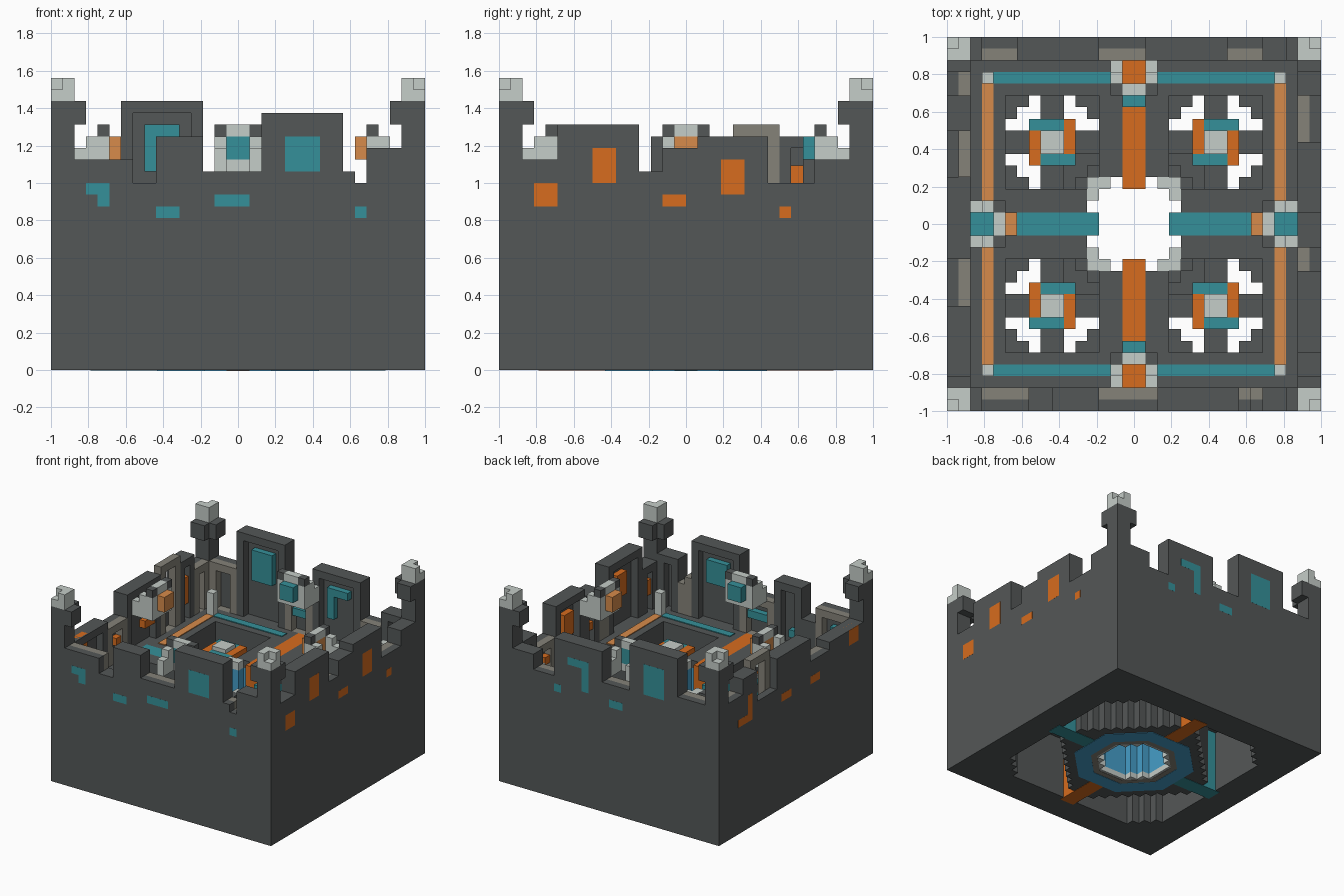
import bpy
import bmesh
from math import cos, sin, pi

V = 1 / 16  # one block
if "Cube" in bpy.data.objects:
    bpy.data.objects.remove(bpy.data.objects["Cube"])


def material(name, rgb):
    m = bpy.data.materials.new(name)
    m.use_nodes = True
    m.diffuse_color = (*rgb, 1)
    m.node_tree.nodes["Principled BSDF"].inputs["Base Color"].default_value = (*rgb, 1)
    return m


DARK = material("dark stone", (.088, .096, .096))
LIGHT = material("pale stone", (.56, .61, .58))
TAUPE = material("taupe stone", (.235, .225, .19))
TEAL = material("teal", (.036, .28, .32))
ORANGE = material("orange", (.68, .15, .013))
AMBER = material("soft orange", (.68, .26, .07))
BLUE = material("bright blue", (.06, .34, .58))


def finish(name, bm, mat):
    bmesh.ops.remove_doubles(bm, verts=bm.verts, dist=1e-5)
    bmesh.ops.recalc_face_normals(bm, faces=bm.faces)
    me = bpy.data.meshes.new(name)
    bm.to_mesh(me)
    bm.free()
    me.materials.append(mat)
    ob = bpy.data.objects.new(name, me)
    bpy.context.collection.objects.link(ob)
    return ob


def boxes(name, blocks, mat):
    """Boxes given as (x0, x1, y0, y1, z0, z1) in block units."""
    bm = bmesh.new()
    for x0, x1, y0, y1, z0, z1 in blocks:
        vs = bmesh.ops.create_cube(bm, size=V)["verts"]
        for v in vs:
            v.co.x = V * (x1 if v.co.x > 0 else x0)
            v.co.y = V * (y1 if v.co.y > 0 else y0)
            v.co.z = V * (z1 if v.co.z > 0 else z0)
    return finish(name, bm, mat)


def columns(name, rule, z0, z1, mat):
    """Extrude every grid cell whose |x|, |y| centre passes the rule."""
    cells = {(i, j) for i in range(-16, 16) for j in range(-16, 16)
             if rule(abs(i + .5), abs(j + .5))}
    bm = bmesh.new()

    def face(pts):
        bm.faces.new([bm.verts.new([c * V for c in p]) for p in pts])

    for i, j in cells:
        ring = [(i, j), (i + 1, j), (i + 1, j + 1), (i, j + 1)]
        face([(x, y, z1) for x, y in ring])
        face([(x, y, z0) for x, y in reversed(ring)])
        for n, (dx, dy) in enumerate([(0, -1), (1, 0), (0, 1), (-1, 0)]):
            if (i + dx, j + dy) not in cells:
                p, q = ring[n], ring[(n + 1) % 4]
                face([(*p, z0), (*q, z0), (*q, z1), (*p, z1)])
    return finish(name, bm, mat)


def octagon_ring(name, r0, r1, z0, z1, mat):
    bm = bmesh.new()
    loops = [[bm.verts.new((r * cos(k * pi / 4 + pi / 8), r * sin(k * pi / 4 + pi / 8), z))
              for k in range(8)] for r, z in ((r0, z0), (r1, z0), (r1, z1), (r0, z1))]
    for n in range(4):
        p, q = loops[n], loops[(n + 1) % 4]
        for k in range(8):
            m = (k + 1) % 8
            bm.faces.new((p[k], p[m], q[m], q[k]))
    return finish(name, bm, mat)


# Plan rules
def radius(a, b):
    return (a * a + b * b) ** .5


def middle(a, b):
    return a + b < 11.5


def core(a, b):
    return radius(a, b) < 5.6


def shaft(a, b):
    return min(a, b) > 1 and max(a, b) < 12 and a + b < 21 and not middle(a, b)


def arm(a, b):
    return b < 1 and 7 < a < 12


def bar(a, b):
    return b < 1 and 3 < a < 14


def tile(a, b):
    return max(abs(a - 7), abs(b - 7)) < 4


def slot(a, b):
    c, d = abs(a - 7), abs(b - 7)
    return tile(a, b) and (4 <= c + d <= 5) and min(c, d) > 1


def hub(a, b):
    return max(abs(a - 7), abs(b - 7)) < 2


def hub_teal(a, b):
    c, d = a - 7, b - 7
    return hub(a, b) and abs(d) > 1 and (abs(c) < 1 or c * d > 0)


def hub_pale(a, b):
    return max(abs(a - 7), abs(b - 7)) < 1


def swapped(rule):
    return lambda a, b: rule(b, a)


# Hollow base with four shafts and coloured cross partitions
columns("base", lambda a, b: not (core(a, b) or shaft(a, b) or arm(a, b) or arm(b, a)), 0, 8, DARK)
columns("teal_partition", arm, 0, 8, TEAL)
columns("orange_partition", swapped(arm), 0, 8, ORANGE)
boxes("teal_under_bar", [(s * 12.6, s * 6, -1, 1, -.04, .04) for s in (1, -1)], TEAL)
boxes("orange_under_bar", [(-1, 1, s * 12.6, s * 6, -.04, .04) for s in (1, -1)], ORANGE)

# Central well with shallow rings underneath
octagon_ring("well_blue_ring", .34, .47, -.004, .004, BLUE)
octagon_ring("well_taupe_ring", .29, .34, -.002, .006, TAUPE)
columns("well_pale_ring", lambda a, b: 4 < radius(a, b) < 5.6, 0, .7, LIGHT)
columns("well_lining", lambda a, b: 4 < radius(a, b) < 5.6, .7, 11, BLUE)
columns("well_rim", lambda a, b: max(a, b) < 4 and a + b > 5.9, 11, 12, LIGHT)

# Courtyard floor, crossing bars and stripes
columns("floor", lambda a, b: max(a, b) < 14 and not (
    max(a, b) < 4 or tile(a, b) or bar(a, b) or bar(b, a)), 8, 12, DARK)
columns("teal_bar", bar, 8, 12, TEAL)
columns("orange_bar", swapped(bar), 8, 12, ORANGE)
columns("teal_stripe", lambda a, b: 12 < b < 13 and 2 < a < 12, 12, 12.1, TEAL)
columns("orange_stripe", lambda a, b: 12 < a < 13 and 2 < b < 12, 12, 12.1, AMBER)
columns("corner_post", lambda a, b: 12 < a < 13 and 12 < b < 13, 12, 15, LIGHT)

# Pierced sunken tiles with raised pinwheel hubs
columns("sunken_tile", lambda a, b: tile(a, b) and not slot(a, b) and not hub(a, b), 8, 9, DARK)
columns("hub_centre", hub_pale, 8, 11.5, LIGHT)
columns("hub_teal", hub_teal, 8, 11, TEAL)
columns("hub_orange", lambda a, b: hub(a, b) and not hub_teal(a, b) and not hub_pale(a, b), 8, 11, ORANGE)


def place(side, t0, t1, d0, d1, z0, z1):
    """Turn (along wall, distance from centre) into a box on the given side."""
    s = -1 if side in ("front", "left") else 1
    d = sorted((s * d0, s * d1))
    return (t0, t1, *d, z0, z1) if side in ("front", "back") else (*d, t0, t1, z0, z1)


def frame(side, a, b, h):
    """Inner wall span: a sill, then an arch, or a solid pier when narrow."""
    if b - a < 3:
        return [place(side, a, b, 14, 15, 8, h)]
    return [place(side, a, b, 14, 15, 8, 12), place(side, a, a + 1, 14, 15, 12, h),
            place(side, b - 1, b, 14, 15, 12, h), place(side, a + 1, b - 1, 14, 15, h - 1, h)]


# Walls: spans are (start, end, outer height, inner height, inner material)
D, T = DARK, TAUPE
walls = {
    "front": [(-14, -9, 18, 18, T), (-9, -7, 16, 16, D), (-7, -3, 20, 20, D), (-3, 2, 17, 17, T),
              (2, 9, 22, 22, D), (9, 10, 17, 17, T), (10, 11, 16, 16, T), (11, 14, 19, 19, D)],
    "right": [(-14, -11, 18, 18, D), (-11, -4, 21, 21, D), (-4, -2, 17, 17, T), (-2, 1, 19, 19, D),
              (1, 7, 20, 20, D), (7, 11, 16, 16, T), (11, 14, 18, 18, D)],
    "back": [(-14, -10, 18, 18, T), (-10, -3, 23, 23, D), (-3, 1, 17, 17, T), (1, 8, 21, 21, D),
             (8, 11, 16, 16, T), (11, 14, 18, 18, D)],
    "left": [(-14, -7, 18, 18, D), (-7, -3, 17, 17, T), (-3, 4, 20, 20, D), (4, 8, 16, 21, T),
             (8, 11, 20, 20, D), (11, 14, 18, 18, T)],
}
# Painted panels on each wall: (start, end, bottom, top)
panels = {
    "front": [(-13, -11, 15, 16), (-12, -11, 14, 15), (-7, -5, 13, 14), (-2, 1, 14, 15),
              (4, 7, 17, 20), (10, 11, 13, 14)],
    "right": [(-13, -11, 14, 16), (-8, -6, 16, 19), (-2, 0, 14, 15), (3, 5, 15, 18), (8, 9, 13, 14)],
    "back": [(7, 8, 14, 15), (3, 6, 18, 19), (3, 4, 15, 18), (-2, 0, 14, 15), (-8, -5, 17, 21)],
    "left": [(9, 10, 14, 17.5), (10, 12, 14, 15), (1, 3, 14, 15), (-5, -3, 14, 15), (-13, -11, 16, 18)],
}
for side, spans in walls.items():
    paint, glow = (TEAL, TEAL) if side in ("front", "back") else (ORANGE, AMBER)
    boxes(side + "_outer_wall", [place(side, a, b, 15, 16, 8, h) for a, b, h, _, _ in spans], DARK)
    for name, mat in (("dark", DARK), ("taupe", TAUPE)):
        boxes(f"{side}_inner_wall_{name}",
              [blk for a, b, _, h, m in spans if m is mat for blk in frame(side, a, b, h)], mat)
    boxes(side + "_outer_panels", [place(side, a, b, 15.95, 16.01, z0, z1)
                                   for a, b, z0, z1 in panels[side]], paint)
    boxes(side + "_inner_panels", [place(side, a, b, 14.2, 15.02, z0, z1)
                                   for a, b, z0, z1 in panels[side]], paint)
    # Stepped bracket ring around a coloured lantern block, with dark caps
    bracket = [(-1, 1, 11, 12, 17, 18), (-1, 1, 11, 12, 20, 21)]
    caps = []
    for t in (-2, 1):
        bracket += [(t, t + 1, 13, 14, 17, 19), (t, t + 1, 12, 13, 17, 20), (t, t + 1, 11, 12, 17, 20)]
        caps.append((t, t + 1, 11, 12, 20, 21))
    boxes(side + "_bracket", [place(side, *p) for p in bracket], LIGHT)
    boxes(side + "_bracket_caps", [place(side, *p) for p in caps], DARK)
    boxes(side + "_lantern", [place(side, -1, 1, 10, 12, 18, 20)], glow)

# Corner towers with collar and pale crown
columns("tower", lambda a, b: min(a, b) > 14, 8, 21, DARK)
columns("tower_collar", lambda a, b: min(a, b) > 13 and max(a, b) > 14, 21, 23, DARK)
columns("tower_crown", lambda a, b: min(a, b) > 14, 23, 24, LIGHT)
columns("tower_crown_tips", lambda a, b: min(a, b) > 14 and a + b < 30.5, 24, 25, LIGHT)
